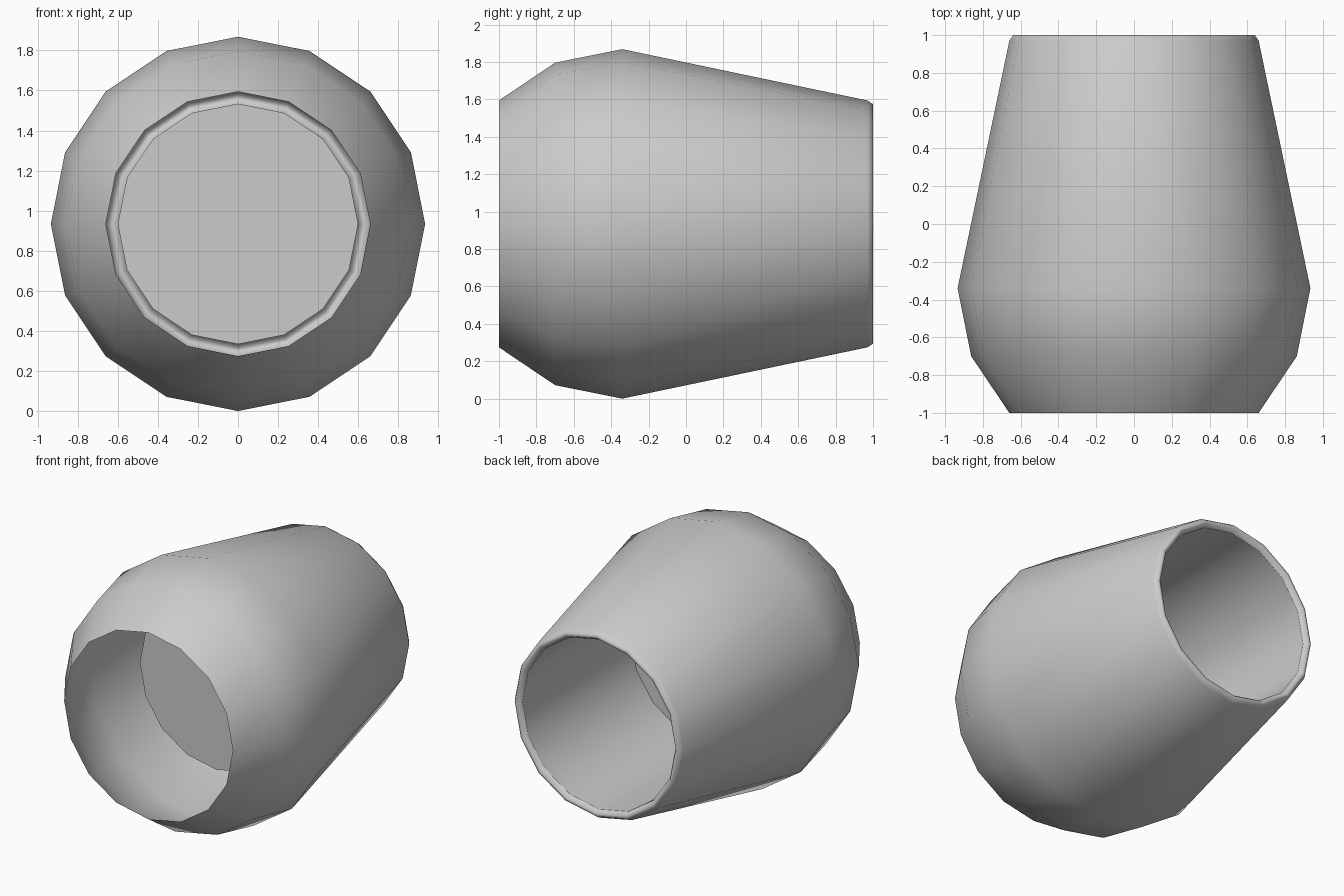
import bpy, bmesh, math

if "Cube" in bpy.data.objects:
    bpy.data.objects.remove(bpy.data.objects["Cube"], do_unlink=True)

SIDES = 16
CENTRE_Z = 0.934

grey = bpy.data.materials.new("plain_grey")
grey.use_nodes = True
colour = (0.6, 0.6, 0.6, 1.0)
grey.diffuse_color = colour
grey.node_tree.nodes["Principled BSDF"].inputs["Base Color"].default_value = colour


def lathe(name, profile, cap_end=False):
    """Turn (radius, y) points round the lengthwise axis."""
    bm = bmesh.new()
    rings = []
    for radius, y in profile:
        ring = []
        for i in range(SIDES):
            a = math.tau * i / SIDES
            ring.append(bm.verts.new((radius * math.cos(a), y,
                                      CENTRE_Z + radius * math.sin(a))))
        rings.append(ring)
    for near, far in zip(rings, rings[1:]):
        for i in range(SIDES):
            j = (i + 1) % SIDES
            bm.faces.new((near[i], far[i], far[j], near[j]))
    if cap_end:
        bm.faces.new(rings[-1][::-1])
    mesh = bpy.data.meshes.new(name)
    bm.to_mesh(mesh)
    bm.free()
    mesh.materials.append(grey)
    obj = bpy.data.objects.new(name, mesh)
    bpy.context.collection.objects.link(obj)
    bpy.ops.object.select_all(action="DESELECT")
    obj.select_set(True)
    bpy.context.view_layer.objects.active = obj
    bpy.ops.object.shade_smooth_by_angle(angle=math.radians(75))
    return obj


# Bulging outer shell, open at the front, with a rounded rim at the back
lathe("outer_shell", [(0.66, -1), (0.862, -0.7), (0.934, -0.34), (0.66, 0.97),
                      (0.64, 1), (0.62, 1), (0.6, 0.97)])

# Straight bore running in from the rim, closed by a flat end
lathe("inner_bore", [(0.6, 0.97), (0.6, -0.24)], cap_end=True)
